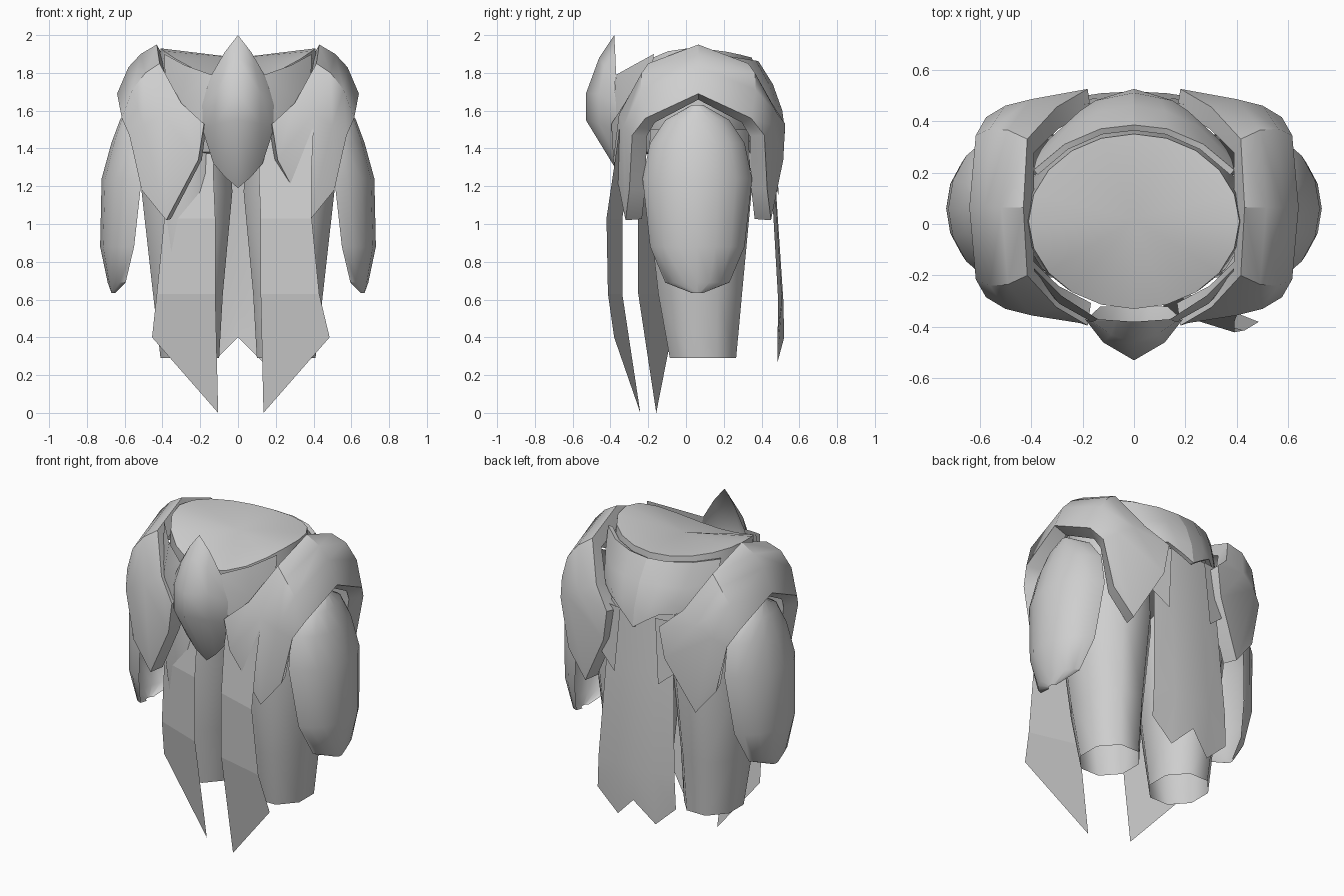
import bpy, bmesh, math
from mathutils import Vector

grey = bpy.data.materials.new("plain_grey")
grey.diffuse_color = (0.62, 0.62, 0.62, 1)
MID = Vector((0, 0.06, 1.4))


def finish(name, verts, faces, centre=MID, mirror=False, thick=0.0, angle=40):
    """Make an object whose faces point away from the given centre."""
    me = bpy.data.meshes.new(name)
    me.from_pydata([tuple(v) for v in verts], [], faces)
    bm = bmesh.new()
    bm.from_mesh(me)
    bmesh.ops.remove_doubles(bm, verts=bm.verts, dist=0.001)
    bmesh.ops.recalc_face_normals(bm, faces=bm.faces)
    bm.normal_update()
    if sum(f.normal.dot(f.calc_center_median() - centre) * f.calc_area() for f in bm.faces) < 0:
        bmesh.ops.reverse_faces(bm, faces=bm.faces)
    bm.to_mesh(me)
    bm.free()
    me.materials.append(grey)
    ob = bpy.data.objects.new(name, me)
    bpy.context.collection.objects.link(ob)
    bpy.ops.object.select_all(action='DESELECT')
    ob.select_set(True)
    bpy.context.view_layer.objects.active = ob
    if thick:
        mod = ob.modifiers.new("thickness", 'SOLIDIFY')
        mod.thickness, mod.offset = thick, -1
        bpy.ops.object.modifier_apply(modifier=mod.name)
    if mirror:
        mod = ob.modifiers.new("mirror", 'MIRROR')
        mod.merge_threshold = 0.001
    bpy.ops.object.shade_smooth_by_angle(angle=math.radians(angle))
    return ob


def grid(name, rows, closed=False, cap=None, **kw):
    """Skin equal-length rows of points; optional cap points (first, last)."""
    n = len(rows[0])
    verts = [p for r in rows for p in r]
    faces = []
    for i in range(len(rows) - 1):
        for j in range(n if closed else n - 1):
            k = (j + 1) % n
            faces.append((i * n + j, i * n + k, (i + 1) * n + k, (i + 1) * n + j))
    for point, row in zip(cap or (), (0, len(rows) - 1)):
        verts.append(point)
        faces += [(row * n + j, row * n + (j + 1) % n, len(verts) - 1) for j in range(n)]
    return finish(name, verts, faces, **kw)


def ring(cx, cy, z, rx, ry, n, turn=0.0):
    return [(cx + rx * math.cos(t), cy + ry * math.sin(t), z)
            for t in (2 * math.pi * j / n + turn for j in range(n))]


# Waist body with a saddle-shaped top
rim = []
for x, y, z in ring(0, 0.01, 1.93, 0.41, 0.34, 20):
    s = (y - 0.01) / 0.34
    rim.append((x, y, z - (0.16 if s < 0 else 0.05) * s * s))
grid("waist", [rim, ring(0, 0.03, 1.6, 0.44, 0.35, 20), ring(0, 0.05, 1.38, 0.42, 0.29, 20)],
     closed=True, cap=((0, 0.02, 1.88), (0, 0.05, 1.3)))

# Open trouser legs
grid("leg", [ring(cx, cy, z, rx, ry, 8, math.pi / 8) for cx, cy, z, rx, ry in (
    (0.27, 0.07, 1.5, 0.24, 0.28), (0.27, 0.07, 1.17, 0.26, 0.30),
    (0.265, 0.075, 0.63, 0.20, 0.24), (0.255, 0.09, 0.29, 0.168, 0.19))],
     closed=True, centre=Vector((0.265, 0.07, 0.9)), mirror=True, angle=60)

# Hip plates: front half, reflected to the back, with a deep rim
half = [
    [(0.43, 0.065, 1.95), (0.515, 0.065, 1.90), (0.58, 0.065, 1.83), (0.64, 0.065, 1.69)],
    [(0.415, -0.20, 1.85), (0.49, -0.235, 1.80), (0.56, -0.24, 1.71), (0.615, -0.215, 1.56)],
    [(0.30, -0.325, 1.64), (0.40, -0.355, 1.58), (0.50, -0.33, 1.52), (0.575, -0.285, 1.47)],
    [(0.18, -0.395, 1.53), (0.21, -0.385, 1.34), (0.38, -0.32, 1.02), (0.51, -0.30, 1.18)]]
back = [[(x, 0.13 - y, z) for x, y, z in col] for col in half[:0:-1]]
grid("hip_plate", back + half, mirror=True, thick=0.09, angle=35)

# Outer thigh guards: half-ellipse sections (z, edge x, outer x, half width)
guard = []
for z, xe, xo, w in ((1.63, 0.55, 0.58, 0.03), (1.55, 0.52, 0.625, 0.17), (1.43, 0.50, 0.67, 0.25),
                     (1.24, 0.51, 0.722, 0.29), (0.88, 0.55, 0.73, 0.25),
                     (0.69, 0.595, 0.69, 0.17), (0.635, 0.65, 0.67, 0.03)):
    guard.append([(xe + (xo - xe) * max(0, math.cos(a)) ** 1.15, 0.06 + w * math.sin(a), z)
                  for a in (math.pi * (j / 8 - 0.5) for j in range(9))])
grid("thigh_guard", guard, mirror=True, centre=Vector((0.4, 0.06, 1.15)))

# Pointed front plate and its side wings
cols = [
    [(0, -0.38, 2.0), (0, -0.46, 1.88), (0, -0.53, 1.69), (0, -0.53, 1.55), (0, -0.31, 1.19)],
    [(0.07, -0.375, 1.91), (0.09, -0.43, 1.83), (0.12, -0.46, 1.69), (0.12, -0.46, 1.53),
     (0.07, -0.32, 1.25)],
    [(0.14, -0.37, 1.79), (0.165, -0.38, 1.72), (0.19, -0.37, 1.63), (0.185, -0.37, 1.49),
     (0.13, -0.32, 1.32)]]
grid("front_plate", cols, mirror=True, angle=60)
grid("front_wing", [
    [(0.14, -0.37, 1.79), (0.165, -0.38, 1.68), (0.19, -0.365, 1.52)],
    [(0.28, -0.28, 1.84), (0.29, -0.31, 1.68), (0.28, -0.31, 1.52)],
    [(0.39, -0.17, 1.90), (0.385, -0.19, 1.72), (0.37, -0.23, 1.54)]], mirror=True)

# Pointed back plate
grid("back_plate", [
    [(0, 0.385, 1.86), (0, 0.46, 1.74), (0, 0.51, 1.60), (0, 0.525, 1.48)],
    [(0.13, 0.37, 1.865), (0.12, 0.44, 1.74), (0.10, 0.49, 1.62), (0.07, 0.505, 1.53)],
    [(0.27, 0.31, 1.875), (0.25, 0.38, 1.73), (0.21, 0.44, 1.64), (0.15, 0.48, 1.58)],
    [(0.39, 0.21, 1.89), (0.38, 0.25, 1.76), (0.36, 0.29, 1.65), (0.33, 0.33, 1.58)]],
     mirror=True, thick=0.025)

# Small spikes lying over the back cloth
finish("back_spike", [(0.12, 0.475, 1.55), (0.15, 0.49, 1.15), (0.28, 0.46, 1.26), (0.23, 0.46, 1.55)],
       [(0, 1, 2, 3)], mirror=True)

# Front cloth panels, both turned the same way
for side, label in ((1, "right"), (-1, "left")):
    rows = []
    # inner half-width, inner z, outer half-width, outer z, depth, sideways shift
    for ui, zi, uo, zo, ci, co, dx in (
            (0.12, 1.50, 0.41, 1.50, -0.23, -0.23, -0.01), (0.12, 1.27, 0.40, 1.30, -0.265, -0.26, -0.01),
            (0.12, 1.03, 0.39, 1.03, -0.30, -0.30, 0.0), (0.12, 0.63, 0.43, 0.63, -0.30, -0.28, 0.0),
            (0.12, 0.0, 0.47, 0.40, -0.20, -0.23, 0.015)):
        xi, xo = dx + side * ui, dx + side * uo
        push = 0.01 if side < 0 else 0
        rows.append([(xi, ci + push - 0.31 * xi, zi), (xo, co + push - 0.31 * xo, zo)])
    grid(label + "_front_cloth", rows, angle=5)

# Back cloth with a notched hem
xs = (0, 0.13, 0.27)
cloth = [[(x * f, y - 0.4 * (x * f) ** 2, z) for x in xs]
         for y, z, f in ((0.44, 1.58, 0.8), (0.475, 1.2, 0.86), (0.515, 0.6, 0.97))]
cloth.append([(0, 0.52, 0.40), (0.13, 0.485, 0.27), (0.27, 0.485, 0.40)])
grid("back_cloth", cloth, mirror=True, angle=30)
